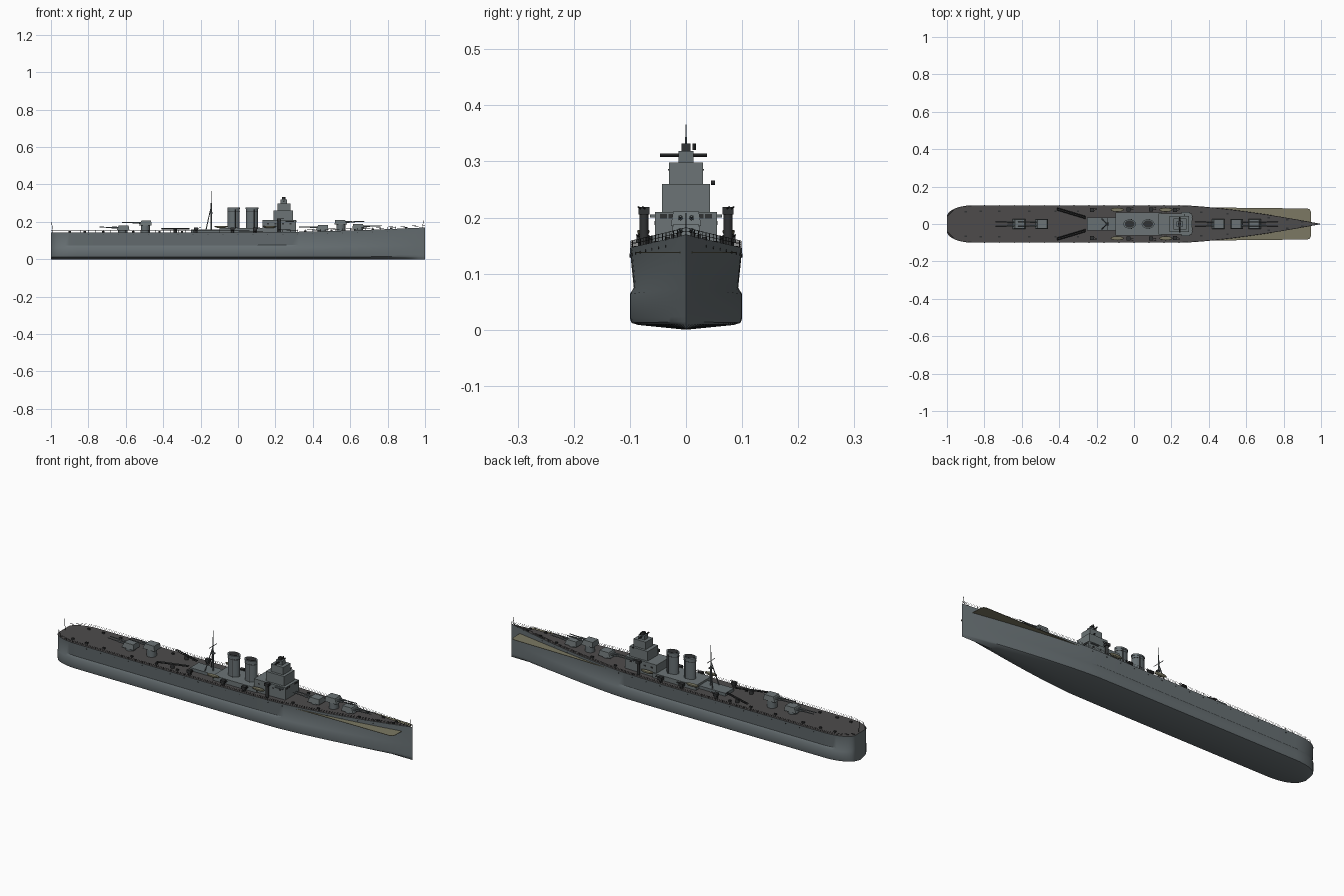
import bpy, bmesh, math
from mathutils import Vector, Matrix

if "Cube" in bpy.data.objects:
    bpy.data.objects.remove(bpy.data.objects["Cube"])


def material(name, r, g, b):
    m = bpy.data.materials.new(name)
    m.use_nodes = True
    m.diffuse_color = (r, g, b, 1)
    bsdf = next(n for n in m.node_tree.nodes if n.type == 'BSDF_PRINCIPLED')
    bsdf.inputs["Base Color"].default_value = (r, g, b, 1)
    return m


GREY = material("hull grey", .135, .16, .17)
LIGHT = material("superstructure grey", .15, .175, .18)
DECK = material("dark deck", .075, .071, .071)
OLIVE = material("olive wood", .2, .19, .125)
DARK = material("dark fittings", .03, .032, .033)


def finish(bm, name, *mats, smooth=True):
    bmesh.ops.recalc_face_normals(bm, faces=bm.faces)
    me = bpy.data.meshes.new(name)
    bm.to_mesh(me)
    bm.free()
    ob = bpy.data.objects.new(name, me)
    bpy.context.collection.objects.link(ob)
    for m in mats:
        me.materials.append(m)
    if smooth:
        bpy.ops.object.select_all(action='DESELECT')
        ob.select_set(True)
        bpy.context.view_layer.objects.active = ob
        bpy.ops.object.shade_smooth_by_angle(angle=math.radians(35))
    return ob


def add_box(bm, x0, x1, y0, y1, z0, z1):
    mid = ((x0 + x1) / 2, (y0 + y1) / 2, (z0 + z1) / 2)
    size = Matrix.Diagonal((x1 - x0, y1 - y0, z1 - z0, 1))
    return bmesh.ops.create_cube(bm, size=1, matrix=Matrix.Translation(mid) @ size)["verts"]


def add_rod(bm, p, q, r, r2=None, sides=8):
    p, q = Vector(p), Vector(q)
    turn = (q - p).to_track_quat('Z', 'Y').to_matrix().to_4x4()
    bmesh.ops.create_cone(bm, cap_ends=True, segments=sides, radius1=r, radius2=r2 or r,
                          depth=(q - p).length, matrix=Matrix.Translation((p + q) / 2) @ turn)


def box(name, x0, x1, half, z0, z1, mat):
    bm = bmesh.new()
    add_box(bm, x0, x1, -half, half, z0, z1)
    return finish(bm, name, mat, smooth=False)


def half_beam(x):
    if x < -.86:
        return .04 + .06 * math.sqrt(max(0, 1 - ((-.86 - x) / .14) ** 2))
    return .1 * (1 - ((x - .25) / .75) ** 1.45) if x > .25 else .1


def deck_z(x):
    return .143 + .027 * max(0, (x + .1) / 1.1) ** 2


# hull: lofted stations, deck as its top faces
section = [(1, 1), (.93, .52), (1, .44), (1, .14), (.97, .085), (.85, .06), (0, 0)]
xs = [-1 + .14 * (1 - math.cos(i * math.pi / 20)) for i in range(11)]
xs += [-.86 + i * .111 for i in range(1, 10)] + [.25 + .75 * i / 20 for i in range(1, 21)]
bm = bmesh.new()
rings = []
for x in xs:
    pts = [(w, h) for w, h in section] + [(-w, h) for w, h in section[-2::-1]]
    rings.append([bm.verts.new((x, w * half_beam(x), h * deck_z(x))) for w, h in pts])
for a, b in zip(rings, rings[1:]):
    for i in range(len(a)):
        j = (i + 1) % len(a)
        f = bm.faces.new((a[i], a[j], b[j], b[i]))
        f.material_index = 1 if j == 0 else 0
bm.faces.new(rings[0])
bmesh.ops.remove_doubles(bm, verts=bm.verts, dist=.0001)
finish(bm, "hull", GREY, DECK)

# wooden plate passing through the bow
bm = bmesh.new()
edge = [(.25, .092), (.6, .086), (.925, .083), (.94, .078), (.946, .065)]
outline = edge + [(x, -y) for x, y in reversed(edge)]
face = bm.faces.new([bm.verts.new((x, y, .137)) for x, y in outline])
ext = bmesh.ops.extrude_face_region(bm, geom=[face])["geom"]
bmesh.ops.translate(bm, verts=[v for v in ext if isinstance(v, bmesh.types.BMVert)], vec=(0, 0, .002))
finish(bm, "foredeck_plate", OLIVE, smooth=False)

# railing, portholes and deck edge fittings
bm = bmesh.new()
holes = bmesh.new()
for s in (-1, 1):
    line = [-1 + i * .04 for i in range(51)]
    for k, x in enumerate(line):
        y, z = s * half_beam(x) * .985, deck_z(x)
        add_rod(bm, (x, y, z - .002), (x, y, z + .012), .0008, sides=4)
        if k < 50:
            x2 = line[k + 1]
            for h in (.006, .012):
                add_rod(bm, (x, y, z + h), (x2, s * half_beam(x2) * .985, deck_z(x2) + h), .0005, sides=4)
        if 4 < k < 46 and k % 2:
            add_rod(holes, (x, s * (half_beam(x) - .004), z - .012), (x, s * (half_beam(x) + .0005), z - .012), .0022)
finish(bm, "deck_railing", DARK, smooth=False)
finish(holes, "portholes", DARK, smooth=False)

# bollards and hatches along the deck
bm = bmesh.new()
for x in (-.9, -.82, -.72, -.56, -.42, -.3, .36, .5, .72, .82, .9):
    for s in (-1, 1):
        y = s * half_beam(x) * .68
        add_box(bm, x - .006, x + .006, y - .004, y + .004, deck_z(x) - .002, deck_z(x) + .007)
finish(bm, "deck_fittings", DARK, smooth=False)


# main gun turrets: sloped house on a round base with twin barrels
def turret(name, x, z, d):
    base = bmesh.new()
    add_rod(base, (x, 0, .135), (x, 0, z + .002), .024, sides=24)
    finish(base, name + "_base", GREY)
    house = bmesh.new()
    for v in add_box(house, x - .034, x + .034, -.027, .027, z, z + .026):
        if v.co.z > z + .01:
            v.co.y *= .85
            v.co.x -= d * (.012 if (v.co.x - x) * d > 0 else -.004)
    finish(house, name + "_house", LIGHT, smooth=False)
    guns = bmesh.new()
    for y in (-.01, .01):
        add_rod(guns, (x + d * .02, y, z + .014), (x + d * .06, y, z + .015), .0045)
        add_rod(guns, (x + d * .055, y, z + .015), (x + d * .125, y, z + .017), .003, .0022)
    finish(guns, name + "_barrels", GREY)


for name, x, z, d in (("turret_fore_low", .645, .162, 1), ("turret_fore_high", .55, .185, 1),
                      ("turret_fore_rear", .45, .156, -1), ("turret_aft_high", -.495, .18, -1),
                      ("turret_aft_low", -.615, .155, -1)):
    turret(name, x, z, d)

# deckhouse and stepped bridge tower
box("deckhouse", -.1, .15, .062, .138, .168, LIGHT)
box("aft_deckhouse", -.25, -.1, .035, .138, .158, GREY)
box("bridge_base", .13, .31, .055, .14, .21, LIGHT)
box("bridge_wing", .255, .3, .064, .2, .205, GREY)
box("bridge_middle", .19, .295, .043, .21, .26, LIGHT)
box("bridge_upper", .21, .28, .03, .26, .298, LIGHT)
box("director_house", .228, .262, .013, .298, .319, GREY)
box("director_cap", .236, .252, .008, .319, .332, DARK)
bm = bmesh.new()
add_rod(bm, (.245, -.046, .311), (.245, .037, .311), .0035)
add_rod(bm, (.25, .015, .32), (.25, .015, .332), .003)
add_rod(bm, (.27, .045, .262), (.27, .052, .262), .004)
finish(bm, "rangefinder", DARK)

# bridge windows as thin plates
bm = bmesh.new()
for y in (-.04, -.025, .025, .04):
    add_box(bm, .308, .312, y - .006, y + .006, .198, .206)
for x in (.16, .2, .24, .28):
    for s in (-1, 1):
        add_box(bm, x - .005, x + .005, s * .055 - .001, s * .055 + .001, .187, .194)
finish(bm, "bridge_windows", DARK, smooth=False)

# two oval funnels with dark open tops and bands
for name, x in (("funnel_aft", -.023), ("funnel_fore", .075)):
    for part, z0, z1, grow, mat in (("", .16, .272, 1, GREY), ("_rim", .268, .276, 1.06, GREY),
                                    ("_opening", .27, .2775, .82, DARK), ("_band", .255, .258, 1.02, DARK)):
        bm = bmesh.new()
        add_rod(bm, (0, 0, z0), (0, 0, z1), .032 * grow, sides=32)
        bmesh.ops.transform(bm, verts=bm.verts, matrix=Matrix.Translation((x, 0, 0)) @ Matrix.Diagonal((1, .72, 1, 1)))
        finish(bm, name + part, mat)
    bm = bmesh.new()
    for s in (-1, 1):
        add_rod(bm, (x + .01, s * .025, .165), (x + .01, s * .025, .265), .002)
    finish(bm, name + "_pipes", DARK)

# tripod mast with yards, and flag staffs
bm = bmesh.new()
add_rod(bm, (-.143, 0, .14), (-.143, 0, .3), .004, .003)
add_rod(bm, (-.143, 0, .3), (-.143, 0, .366), .002, .001)
for s in (-1, 1):
    add_rod(bm, (-.175, s * .03, .14), (-.144, 0, .28), .003, .002)
add_rod(bm, (-.143, -.032, .285), (-.143, .032, .285), .0015)
add_box(bm, -.152, -.134, -.009, .009, .245, .25)
finish(bm, "tripod_mast", GREY)
bm = bmesh.new()
add_rod(bm, (.985, 0, .165), (.992, 0, .208), .0012)
add_rod(bm, (-.99, 0, .14), (-.996, 0, .198), .0012)
finish(bm, "flag_staffs", DARK)

# mirrored gear: catapults, boats and anti-aircraft mounts
for side, s in (("left", 1), ("right", -1)):
    bm = bmesh.new()
    for off in (-.005, .005):
        add_rod(bm, (-.41, s * .08 + off, .163), (-.26, s * .035 + off, .163), .003, sides=4)
    for i in range(9):
        t = i / 8
        add_rod(bm, (-.41 + .15 * t, s * (.08 - .045 * t) - .006, .163),
                (-.41 + .15 * t, s * (.08 - .045 * t) + .006, .163), .002, sides=4)
    add_rod(bm, (-.335, s * .0575, .14), (-.335, s * .0575, .163), .01, sides=12)
    finish(bm, side + "_catapult", DARK)

    bm = bmesh.new()
    for x in (-.09, .17):
        ball = bmesh.ops.create_uvsphere(bm, u_segments=12, v_segments=8, radius=1)["verts"]
        shape = Matrix.Translation((x, s * .076, .176)) @ Matrix.Diagonal((.036, .011, .01, 1))
        bmesh.ops.transform(bm, verts=ball, matrix=shape)
        for v in ball:
            v.co.z = min(v.co.z, .178)
    finish(bm, side + "_boats", OLIVE)

    bm = bmesh.new()
    for x, y, z in ((-.225, .075, .155), (-.03, .078, .155), (.09, .078, .155), (.22, .075, .205)):
        add_rod(bm, (x, s * y, .138), (x, s * y, z), .008, sides=12)
        add_box(bm, x - .011, x + .011, s * y - .01, s * y + .01, z, z + .014)
        for off in (-.004, .004):
            add_rod(bm, (x, s * y + off, z + .009), (x + .026, s * (y + .006) + off, z + .014), .0015, sides=6)
    finish(bm, side + "_small_guns", DARK)
